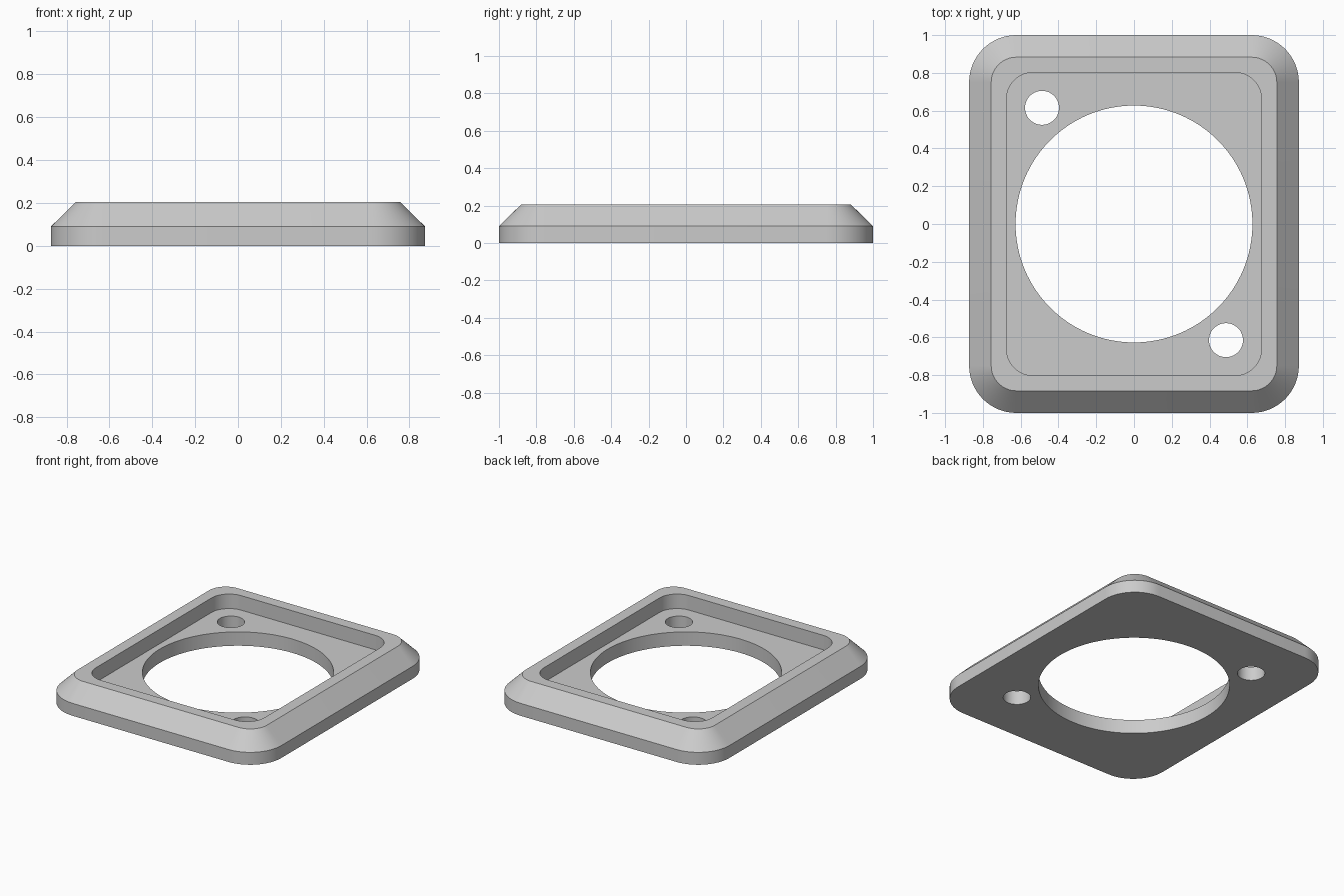
import bpy, bmesh
from math import cos, sin, pi, radians

cube = bpy.data.objects.get("Cube")
if cube:
    bpy.data.objects.remove(cube, do_unlink=True)

FLOOR_Z, TOP_Z, EDGE_Z = 0.1, 0.205, 0.09
bm = bmesh.new()


def ring(points, z):
    """Closed loop of vertices and edges at one height."""
    verts = [bm.verts.new((x, y, z)) for x, y in points]
    for a, b in zip(verts, verts[1:] + verts[:1]):
        bm.edges.new((a, b))
    return verts


def rounded_rect(hx, hy, r, z, steps=16):
    points = []
    for corner, (sx, sy) in enumerate([(1, 1), (-1, 1), (-1, -1), (1, -1)]):
        for i in range(steps + 1):
            a = (corner + i / steps) * pi / 2
            points.append((sx * (hx - r) + r * cos(a), sy * (hy - r) + r * sin(a)))
    return ring(points, z)


def circle(cx, cy, r, z, steps):
    turns = [2 * pi * i / steps for i in range(steps)]
    return ring([(cx + r * cos(a), cy + r * sin(a)) for a in turns], z)


def loft(a, b):
    n = len(a)
    for i in range(n):
        j = (i + 1) % n
        bm.faces.new((a[i], a[j], b[j], b[i]))


def fill(*loops):
    """Flat sheet between an outer loop and the holes inside it."""
    edges = [bm.edges.get((a, b)) for l in loops for a, b in zip(l, l[1:] + l[:1])]
    bmesh.ops.triangle_fill(bm, use_beauty=True, edges=edges)


# Outer wall, sloped shoulder, flat rim and recess wall
sections = [
    rounded_rect(0.873, 1.0, 0.25, 0),
    rounded_rect(0.873, 1.0, 0.25, EDGE_Z),
    rounded_rect(0.756, 0.883, 0.133, TOP_Z),
    rounded_rect(0.675, 0.802, 0.14, TOP_Z),
    rounded_rect(0.675, 0.802, 0.14, FLOOR_Z),
]
for lower, upper in zip(sections, sections[1:]):
    loft(lower, upper)

# Large central opening and two diagonal screw holes
holes = [(0, 0, 0.627, 128), (-0.487, 0.615, 0.09, 48), (0.487, -0.615, 0.09, 48)]
bottom = [circle(x, y, r, 0, n) for x, y, r, n in holes]
top = [circle(x, y, r, FLOOR_Z, n) for x, y, r, n in holes]
for low, high in zip(bottom, top):
    loft(low, high)

# Underside and recess floor
fill(sections[0], *bottom)
fill(sections[-1], *top)
bmesh.ops.recalc_face_normals(bm, faces=bm.faces)

mesh = bpy.data.meshes.new("bezel_plate")
bm.to_mesh(mesh)
bm.free()
plate = bpy.data.objects.new("bezel_plate", mesh)
bpy.context.collection.objects.link(plate)

# Single grey finish
grey = bpy.data.materials.new("plain_grey")
grey.use_nodes = True
colour = (0.6, 0.6, 0.6, 1)
grey.diffuse_color = colour
grey.node_tree.nodes["Principled BSDF"].inputs["Base Color"].default_value = colour
mesh.materials.append(grey)

bpy.ops.object.select_all(action="DESELECT")
plate.select_set(True)
bpy.context.view_layer.objects.active = plate
bpy.ops.object.shade_smooth_by_angle(angle=radians(30))
